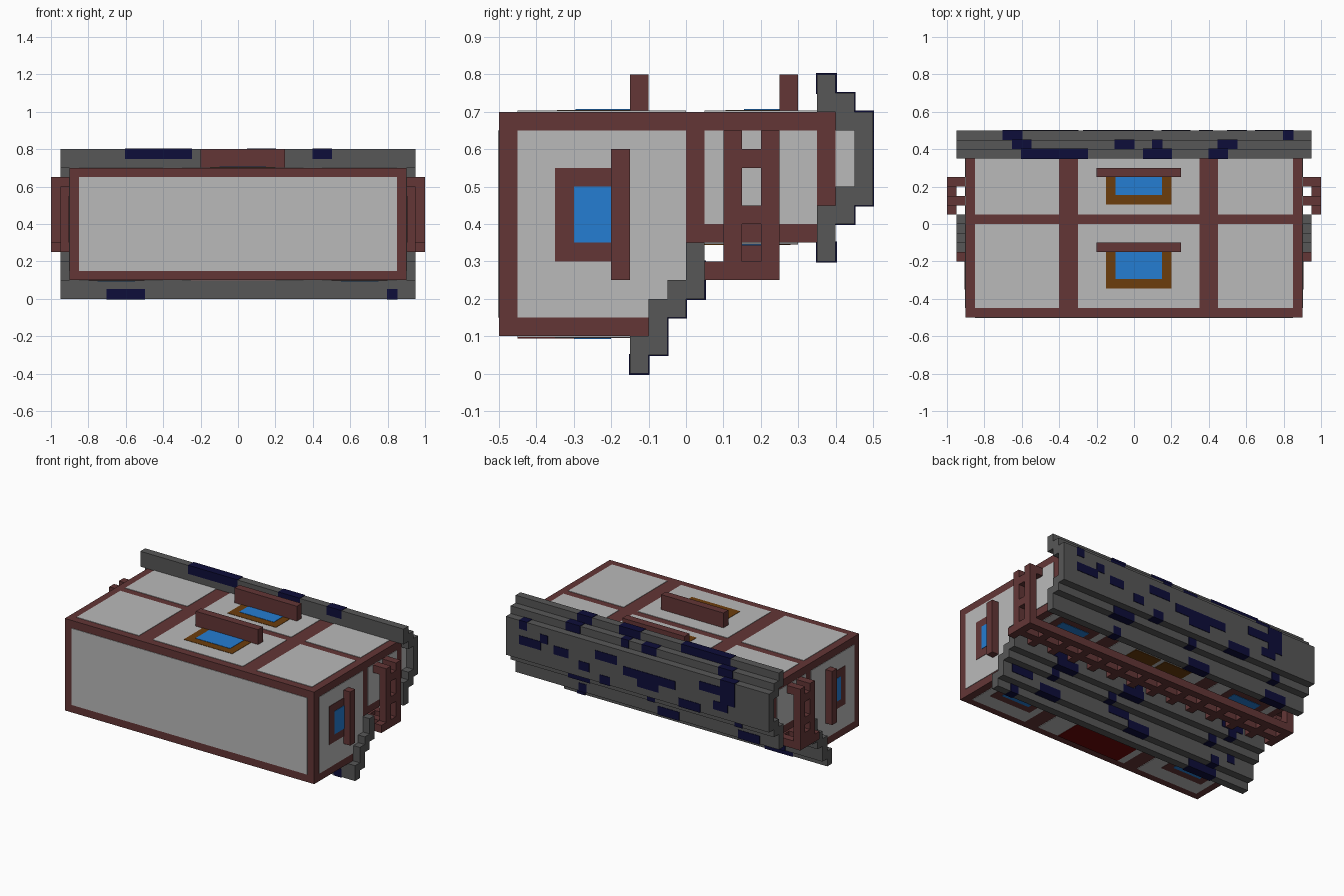
import bpy, bmesh, random
from mathutils import Vector

if "Cube" in bpy.data.objects:
    bpy.data.objects.remove(bpy.data.objects["Cube"])

random.seed(7)


def mat(name, hexcol):
    m = bpy.data.materials.new(name)
    rgb = [int(hexcol[i:i + 2], 16) / 255 for i in (0, 2, 4)]
    m.diffuse_color = [c / 12.92 if c <= 0.04045 else ((c + 0.055) / 1.055) ** 2.4 for c in rgb] + [1]
    m.use_nodes = True
    m.node_tree.nodes["Principled BSDF"].inputs["Base Color"].default_value = m.diffuse_color
    return m


WOOD = mat("dark red wood", "633636")
PLASTER = mat("pale plaster", "bababa")
SLATE = mat("grey slate", "575757")
NAVY = mat("navy slate", "0d0d3a")
GLASS = mat("blue glass", "257dd2")
OCHRE = mat("ochre wood", "6c3d0c")
RED = mat("deep red door", "6a0808")


def finish(name, bm, material):
    bmesh.ops.recalc_face_normals(bm, faces=bm.faces)
    me = bpy.data.meshes.new(name)
    bm.to_mesh(me)
    bm.free()
    me.materials.append(material)
    ob = bpy.data.objects.new(name, me)
    bpy.context.collection.objects.link(ob)
    return ob


def boxes(name, material, items, grow=0.0):
    """Each item is x0, x1, y0, y1, z0, z1."""
    bm = bmesh.new()
    for b in items:
        lo = Vector(b[0::2]) - Vector((grow,) * 3)
        hi = Vector(b[1::2]) + Vector((grow,) * 3)
        vs = bmesh.ops.create_cube(bm, size=1)["verts"]
        for v in vs:
            v.co = Vector([(lo[i] + hi[i]) / 2 + v.co[i] * (hi[i] - lo[i]) for i in range(3)])
    return finish(name, bm, material)


def prism(name, material, profile, spans):
    """Extrude a (y, z) profile along each x span."""
    bm = bmesh.new()
    for x0, x1 in spans:
        f = bm.faces.new([bm.verts.new((x0, y, z)) for y, z in profile])
        ext = bmesh.ops.extrude_face_region(bm, geom=[f])["geom"]
        bmesh.ops.translate(bm, vec=(x1 - x0, 0, 0), verts=[g for g in ext if isinstance(g, bmesh.types.BMVert)])
    return finish(name, bm, material)


def both(items):
    """Repeat boxes mirrored across x = 0."""
    return list(items) + [(-b[1], -b[0]) + tuple(b[2:]) for b in items]


# Timber body
prism("timber_body", WOOD,
      [(-.5, .1), (-.1, .1), (-.1, .2), (-.05, .2), (-.05, .25), (0, .25), (0, .35), (.35, .35),
       (.35, .45), (.4, .45), (.4, .7), (-.5, .7)], [(-.9, .9)])

# Stepped roofs
prism("lower_roof", SLATE,
      [(-.15, 0), (-.1, 0), (-.1, .05), (-.05, .05), (-.05, .15), (0, .15), (0, .2), (.05, .2),
       (.05, .35), (0, .35), (0, .25), (-.05, .25), (-.05, .2), (-.1, .2), (-.1, .1), (-.15, .1)],
      [(-.95, .95)])
prism("upper_roof", SLATE,
      [(.35, .3), (.4, .3), (.4, .4), (.45, .4), (.45, .45), (.5, .45), (.5, .7), (.45, .7),
       (.45, .75), (.4, .75), (.4, .8), (.35, .8), (.35, .7), (.4, .7), (.4, .65), (.45, .65),
       (.45, .5), (.4, .5), (.4, .45), (.35, .45)], [(-.95, .95)])

# Plaster panels on the end walls, and the gable infill
ends = [(.898, .903), (-.903, -.898)]
prism("end_panels", PLASTER,
      [(-.45, .15), (-.1, .15), (-.1, .2), (-.05, .2), (-.05, .25), (0, .25), (0, .65), (-.45, .65)], ends)
boxes("end_upper_panels", PLASTER, both([(.898, .903, .05, .35, .4, .65)]))
boxes("gable_infill", PLASTER, [(-.9, .9, .4, .45, .5, .65)])

# Plaster panels on the long walls and the base
cols = [(-.85, -.4), (-.3, .35), (.45, .85)]
boxes("base_panel", PLASTER, [(-.85, .85, -.503, -.498, .15, .65)])
boxes("tall_wall_panels", PLASTER,
      [(a, b, y0, y1, .698, .703) for a, b in cols for y0, y1 in ((-.45, 0), (.05, .35))])
boxes("low_wall_panels", PLASTER, [(a, b, -.45, -.15, .097, .102) for a, b in cols])
boxes("upper_wall_panels", PLASTER, [(a, b, .05, .3, .347, .352) for a, b in cols])

# Windows and awnings on the tall wall
boxes("tall_wall_window_frames", OCHRE,
      [(-.15, .2, -.345, -.15, .7, .705), (-.15, .2, .105, .25, .7, .705)])
boxes("tall_wall_window_glass", GLASS,
      [(-.1, .15, -.295, -.15, .7, .707), (-.1, .15, .155, .25, .7, .707)])
boxes("tall_wall_awnings", WOOD,
      [(-.2, .25, -.15, -.1, .7, .8), (-.2, .25, .25, .3, .7, .8)])

# Windows and awnings on the end walls
boxes("end_window_frames", WOOD, both([(.9, .905, -.35, -.2, .3, .55)]))
boxes("end_window_glass", GLASS, both([(.9, .907, -.3, -.2, .35, .5)]))
boxes("end_awnings", WOOD, both([(.9, .95, -.2, -.15, .25, .6)]))

# Doors and windows under the lower roof and on the balcony wall
boxes("low_window_frames", WOOD, both([(.5, .8, -.35, -.15, .095, .1)]))
boxes("low_window_glass", GLASS, both([(.55, .75, -.3, -.2, .093, .1)]))
boxes("front_door", RED, [(-.25, .2, -.45, -.2, .094, .1)])
boxes("balcony_window_frames", WOOD, both([(.5, .8, .1, .3, .345, .35)]))
boxes("balcony_window_glass", GLASS, both([(.55, .75, .15, .25, .343, .35)]))
boxes("balcony_doors", OCHRE, [(-.2, 0, .05, .28, .344, .35), (.03, .22, .05, .28, .344, .35)])

# Balcony railing: long rails, side rails, returns to the wall
rails = []
for y in (.1, .2):
    rails.append((-1, 1, y, y + .05, .25, .3))
    rails += both([(.95, 1, y, y + .05, .3, .65), (.9, .95, y, y + .05, .6, .65)])
boxes("balcony_rails", WOOD, rails)
posts = both([(.95, 1, .15, .2, z, z + .05) for z in (.4, .55)])
posts.append((-1, -.95, .15, .2, .3, .35))
n = 13
for i in range(n + 1):
    x = -1 + i * 1.95 / n
    posts.append((x, x + .05, .05, .1, .25, .3))
    posts.append((x, x + .05, .15, .2, .25, .3))
boxes("balcony_balusters", WOOD, posts)

# Navy slate patches wrapped on roof steps: step (y, z) and x spans
patches = []
for y, z, spans in [
    (.35, .75, [(-.6, -.25), (.05, .2), (.4, .5)]),
    (.4, .7, [(-.65, -.55), (-.1, 0), (.1, .15), (.45, .55)]),
    (.45, .65, [(-.7, -.6), (.8, .85)]),
    (.45, .6, [(-.7, -.45), (.15, .3), (.65, .7)]),
    (.45, .55, [(-.7, -.6), (-.27, .1), (.7, .85), (.5, .6)]),
    (.45, .5, [(-.65, -.55), (-.15, 0), (.35, .42)]),
    (.45, .45, [(-.45, -.3), (.2, .27)]),
    (-.15, 0, [(-.7, -.5), (.8, .85)]),
]:
    patches += [(a, b, y, y + .05, z, z + .05) for a, b in spans]
for y, z in ((.4, .4), (.35, .3), (-.1, .05), (-.1, .1), (-.05, .15), (0, .2), (0, .25)):
    for k in range(3):
        x = round(-.85 + k * .6 + random.uniform(0, .4), 2)
        patches.append((x, x + random.choice((.05, .1, .15)), y, y + .05, z, z + .05))
boxes("slate_patches", NAVY, patches, grow=.003)
